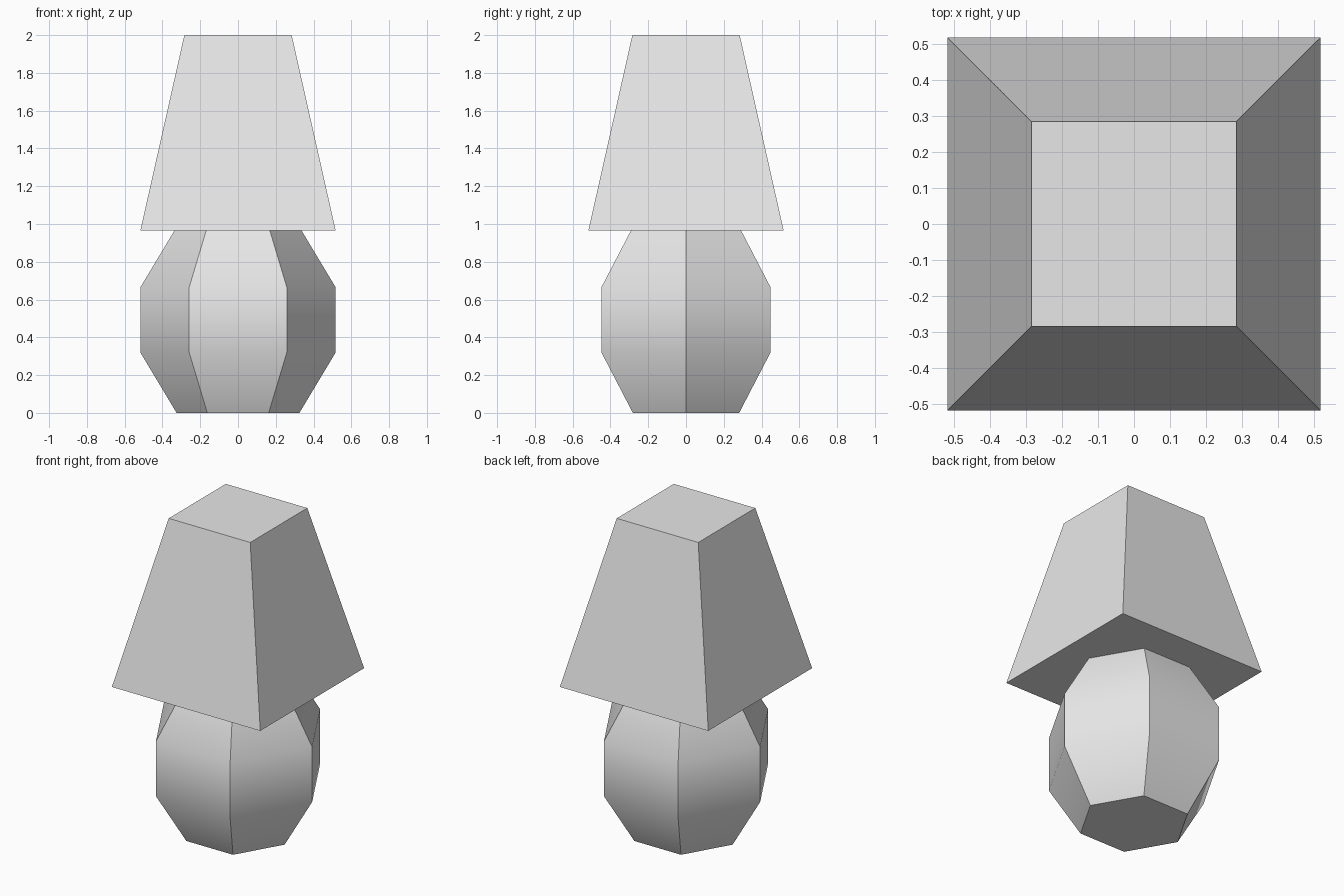
import bpy, bmesh, math

if "Cube" in bpy.data.objects:
    bpy.data.objects.remove(bpy.data.objects["Cube"])

grey = bpy.data.materials.new("light grey")
grey.diffuse_color = (0.8, 0.8, 0.8, 1)
grey.use_nodes = True
grey.node_tree.nodes["Principled BSDF"].inputs["Base Color"].default_value = grey.diffuse_color


def lathe(name, sides, profile, turn=0.0):
    """Closed solid with regular polygon rings at (radius, height)."""
    bm = bmesh.new()
    rings = []
    for r, z in profile:
        rings.append([bm.verts.new((r * math.cos(turn + math.tau * i / sides),
                                    r * math.sin(turn + math.tau * i / sides), z))
                      for i in range(sides)])
    for low, high in zip(rings, rings[1:]):
        for i in range(sides):
            j = (i + 1) % sides
            bm.faces.new((low[i], low[j], high[j], high[i]))
    bm.faces.new(rings[0][::-1])
    bm.faces.new(rings[-1])
    mesh = bpy.data.meshes.new(name)
    bm.to_mesh(mesh)
    bm.free()
    mesh.materials.append(grey)
    obj = bpy.data.objects.new(name, mesh)
    bpy.context.collection.objects.link(obj)
    return obj


# Six-sided lamp base, rounded vertically with sharp upright edges
base = lathe("lamp_base", 6, [(0.325, 0), (0.517, 0.32), (0.517, 0.665), (0.325, 0.985)])
bpy.context.view_layer.objects.active = base
base.select_set(True)
bpy.ops.object.shade_smooth_by_angle(angle=math.radians(40))

# Square tapered shade, closed top and bottom
lathe("lamp_shade", 4, [(0.517 * math.sqrt(2), 0.965), (0.284 * math.sqrt(2), 2.0)], math.pi / 4)
